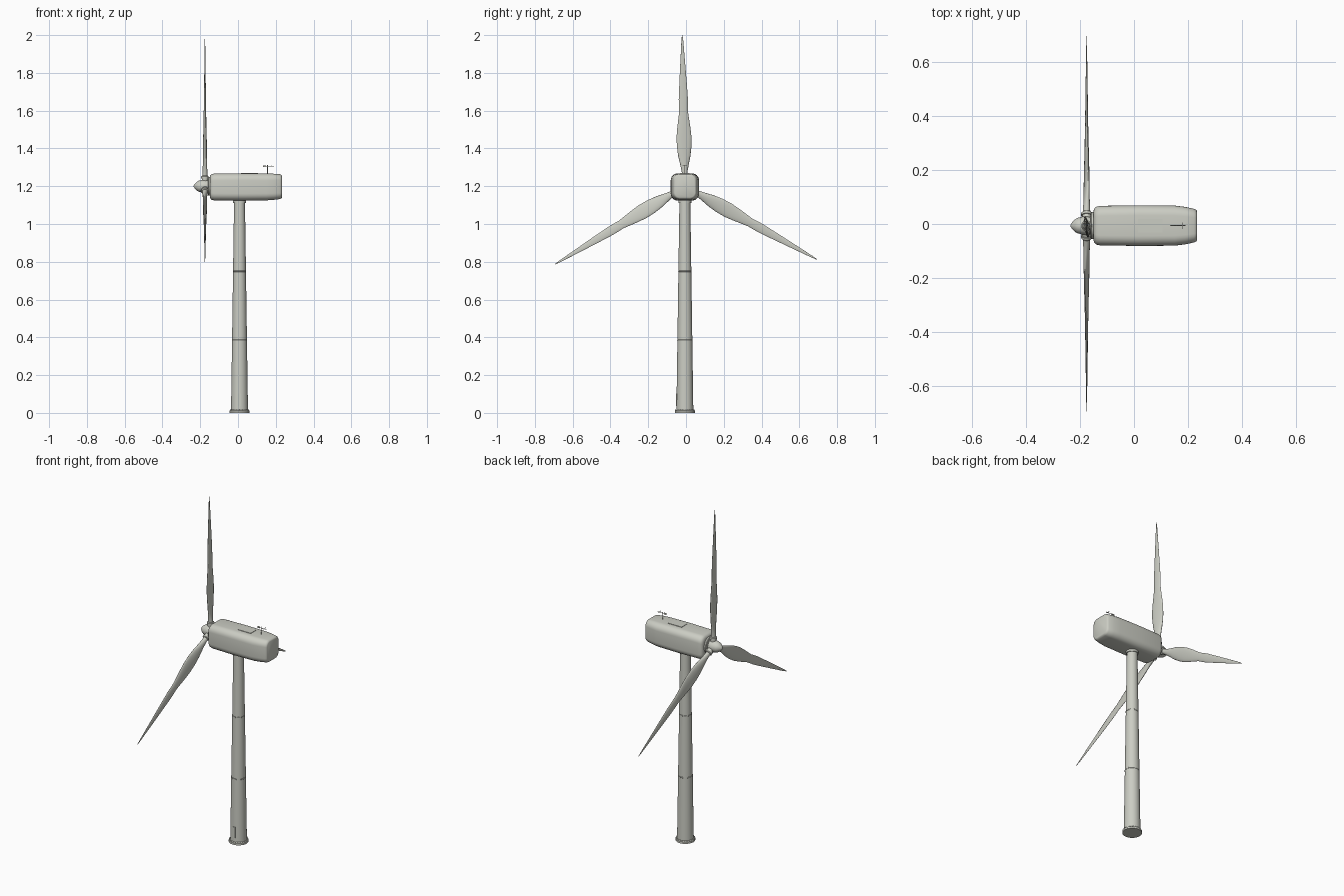
import bpy, bmesh, math
from mathutils import Matrix, Vector

if "Cube" in bpy.data.objects:
    bpy.data.objects.remove(bpy.data.objects["Cube"])

def material(name, rgb):
    m = bpy.data.materials.new(name)
    m.diffuse_color = (*rgb, 1)
    m.use_nodes = True
    m.node_tree.nodes["Principled BSDF"].inputs["Base Color"].default_value = m.diffuse_color
    return m

PAINT = material("pale_grey_paint", (0.60, 0.61, 0.55))
CY = -0.006                                # shared centre line in y
HUB = Vector((-0.175, CY, 1.2))
TOWER = Vector((0.008, CY, 0))

def finish(name, bm, matrix=None, angle=35):
    bmesh.ops.recalc_face_normals(bm, faces=bm.faces)
    me = bpy.data.meshes.new(name)
    bm.to_mesh(me)
    bm.free()
    ob = bpy.data.objects.new(name, me)
    bpy.context.collection.objects.link(ob)
    if matrix:
        ob.matrix_world = matrix
    me.materials.append(PAINT)
    bpy.ops.object.select_all(action='DESELECT')
    ob.select_set(True)
    bpy.context.view_layer.objects.active = ob
    bpy.ops.object.shade_smooth_by_angle(angle=math.radians(angle))
    return ob

def loft(name, rings, matrix=None, angle=35):
    """Skin closed rings of equal point count and cap both ends."""
    bm = bmesh.new()
    loops = [[bm.verts.new(p) for p in ring] for ring in rings]
    n = len(loops[0])
    for a, b in zip(loops, loops[1:]):
        for i in range(n):
            bm.faces.new((a[i], a[(i + 1) % n], b[(i + 1) % n], b[i]))
    bm.faces.new(loops[0])
    bm.faces.new(loops[-1])
    return finish(name, bm, matrix, angle)

def turned(name, profile, matrix, n=32, angle=35):
    """Profile of (radius, height) turned about local z."""
    return loft(name, [[(r * math.cos(2 * math.pi * i / n), r * math.sin(2 * math.pi * i / n), h)
                        for i in range(n)] for r, h in profile], matrix, angle)

def box(name, loc, size):
    bm = bmesh.new()
    bmesh.ops.create_cube(bm, size=1, matrix=Matrix.Translation(loc) @ Matrix.Diagonal((*size, 1)))
    return finish(name, bm)

def rod(name, a, b, r, n=8):
    a, b = Vector(a), Vector(b)
    d = b - a
    m = Matrix.Translation(a) @ d.to_track_quat('Z', 'Y').to_matrix().to_4x4()
    return turned(name, [(r, 0), (r, d.length)], m, n, 50)

# Tower with base flange, bolts and seam rings
at = Matrix.Translation(TOWER)
def tower_radius(z):
    return 0.045 - 0.0165 * z / 1.14
turned("tower", [(tower_radius(z), z) for z in (0, 0.385, 0.75, 1.14)], at, 40)
turned("base_flange", [(0.053, 0), (0.053, 0.011), (0.047, 0.015)], at, 40)
for z in (0.385, 0.75):
    r = tower_radius(z)
    turned("tower_seam", [(r, z - 0.003), (r + 0.001, z - 0.002),
                          (r + 0.001, z + 0.002), (r, z + 0.003)], at, 40)
for i in range(24):
    a = 2 * math.pi * i / 24
    p = TOWER + Vector((0.0495 * math.cos(a), 0.0495 * math.sin(a), 0.01))
    rod("flange_bolt", p, p + Vector((0, 0, 0.007)), 0.002, 6)

# Door on the front of the tower
box("tower_door", TOWER + Vector((0, -0.043, 0.07)), (0.018, 0.006, 0.065))

# Nacelle: rounded rectangle sections along x (x, half width, half height, corner)
def rounded(x, hw, hh, r, dz):
    pts = []
    for k, (sy, sz) in enumerate(((1, 1), (-1, 1), (-1, -1), (1, -1))):
        for j in range(7):
            a = math.pi / 2 * (k + j / 6)
            pts.append((x, CY + sy * (hw - r) + r * math.cos(a),
                        1.196 + dz + sz * (hh - r) + r * math.sin(a)))
    return pts

SECTIONS = [(-0.149, 0.056, 0.054, 0.03, 0), (-0.146, 0.064, 0.062, 0.034, 0),
            (-0.139, 0.070, 0.068, 0.036, 0), (-0.125, 0.073, 0.071, 0.037, 0),
            (0.02, 0.075, 0.072, 0.037, 0), (0.15, 0.074, 0.071, 0.037, 0),
            (0.19, 0.069, 0.069, 0.035, 0.001), (0.222, 0.062, 0.066, 0.032, 0.002),
            (0.230, 0.058, 0.062, 0.03, 0.002), (0.233, 0.053, 0.057, 0.027, 0.002)]
loft("nacelle", [rounded(*s) for s in SECTIONS], angle=40)
box("roof_hatch", (0.06, CY, 1.268), (0.09, 0.05, 0.004))
turned("yaw_collar", [(0.034, 1.112), (0.034, 1.14)], at, 40)

# Weather mast on the roof
rod("mast", (0.156, CY, 1.262), (0.156, CY, 1.312), 0.0016)
rod("mast_arm", (0.134, CY, 1.305), (0.19, CY, 1.305), 0.0014)
rod("mast_crossbar", (0.178, CY - 0.012, 1.308), (0.178, CY + 0.012, 1.308), 0.0014)
box("wind_vane", (0.14, CY, 1.306), (0.014, 0.0015, 0.01))

# Hub, shaft disc and nose cone, turned about the -x axis
axis = Matrix.Translation(HUB) @ Matrix.Rotation(-math.pi / 2, 4, 'Y')
turned("hub", [(0.022, -0.022), (0.031, -0.016), (0.034, 0), (0.033, 0.016), (0.030, 0.027)], axis)
turned("nose_cone", [(0.030, 0.027), (0.029, 0.033), (0.022, 0.044), (0.012, 0.054),
                     (0.004, 0.059), (0.0005, 0.060)], axis)
turned("main_shaft", [(0.024, -0.04), (0.024, -0.01)], axis)
turned("shaft_disc", [(0.048, -0.03), (0.05, -0.027), (0.05, -0.018), (0.046, -0.015)], axis)

# Blades: (distance from hub, half chord, half thickness, twist in degrees)
BLADE = [(0.05, 0.014, 0.014, 0), (0.075, 0.015, 0.013, -8), (0.11, 0.022, 0.011, -10),
         (0.16, 0.033, 0.0095, -10), (0.21, 0.039, 0.0085, -9), (0.26, 0.040, 0.0075, -8),
         (0.31, 0.035, 0.007, -7), (0.36, 0.028, 0.0065, -6), (0.395, 0.0235, 0.006, -6),
         (0.425, 0.0245, 0.0055, -5), (0.46, 0.0245, 0.005, -5), (0.55, 0.0195, 0.004, -4),
         (0.68, 0.011, 0.0025, -3), (0.77, 0.005, 0.0012, -2), (0.801, 0.0015, 0.0006, -2)]

def blade_ring(d, c, t, twist, n=20):
    w, ring = math.radians(twist), []
    for i in range(n):
        a = 2 * math.pi * i / n
        y, x = c * math.cos(a), t * math.sin(a)
        ring.append((x * math.cos(w) + y * math.sin(w), y * math.cos(w) - x * math.sin(w), d))
    return ring

for k in range(3):
    m = Matrix.Translation(HUB) @ Matrix.Rotation(math.radians(1 + 120 * k), 4, 'X')
    loft("blade", [blade_ring(*s) for s in BLADE], m, 60)
    turned("blade_socket", [(0.016, 0.01), (0.016, 0.042), (0.020, 0.042),
                            (0.020, 0.052), (0.016, 0.056)], m, 24)
